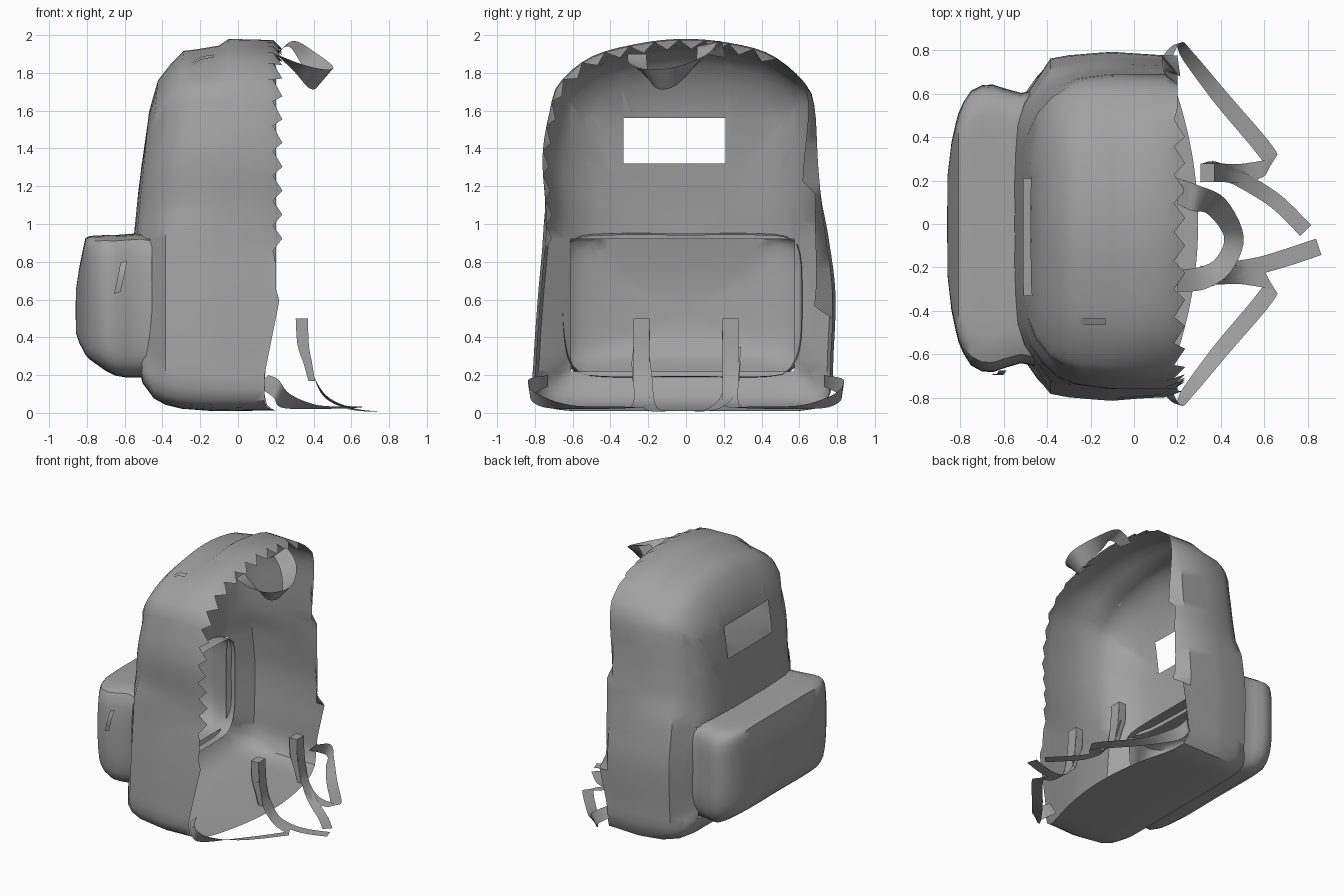
import bpy, bmesh, math
from mathutils import Vector

if "Cube" in bpy.data.objects:
    bpy.data.objects.remove(bpy.data.objects["Cube"])

fabric = bpy.data.materials.new("grey fabric")
fabric.diffuse_color = (0.36, 0.36, 0.36, 1)
fabric.use_nodes = True
fabric.node_tree.nodes["Principled BSDF"].inputs["Base Color"].default_value = fabric.diffuse_color


def finish(name, bm, angle=40):
    me = bpy.data.meshes.new(name)
    bm.to_mesh(me)
    bm.free()
    me.materials.append(fabric)
    ob = bpy.data.objects.new(name, me)
    bpy.context.collection.objects.link(ob)
    bpy.ops.object.select_all(action='DESELECT')
    ob.select_set(True)
    bpy.context.view_layer.objects.active = ob
    bpy.ops.object.shade_smooth_by_angle(angle=math.radians(angle))
    return ob


def spline(pts, steps, closed=False):
    """Catmull-Rom points through the control points."""
    pts = [Vector(p) for p in pts]
    n, out = len(pts), []
    for i in range(n if closed else n - 1):
        if closed:
            a, b, c, d = (pts[(i + k) % n] for k in (-1, 0, 1, 2))
        else:
            a, b, c, d = (pts[min(max(i + k, 0), n - 1)] for k in (-1, 0, 1, 2))
        for s in range(steps):
            t = s / steps
            out.append(0.5 * (2 * b + (c - a) * t + (2 * a - 5 * b + 4 * c - d) * t * t
                              + (3 * b - a - 3 * c + d) * t ** 3))
    if not closed:
        out.append(pts[-1])
    return out


def outline(pts, n):
    """Closed smooth outline in (y, z), evenly spaced."""
    dense = spline(pts, 16, True)
    dense.append(dense[0])
    length = [0]
    for a, b in zip(dense, dense[1:]):
        length.append(length[-1] + (b - a).length)
    out, j = [], 0
    for i in range(n):
        d = length[-1] * i / n
        while length[j + 1] < d:
            j += 1
        f = (d - length[j]) / max(length[j + 1] - length[j], 1e-9)
        out.append(dense[j].lerp(dense[j + 1], f))
    return out


def loft(rings):
    bm = bmesh.new()
    vs = [[bm.verts.new(p) for p in r] for r in rings]
    n = len(vs[0])
    for a, b in zip(vs, vs[1:]):
        for i in range(n):
            j = (i + 1) % n
            bm.faces.new((a[i], b[i], b[j], a[j]))
    bm.faces.new(vs[-1][::-1])
    return bm


def cut_window(bm, y0, y1, z0, z1, xmax):
    """Cut a rectangular opening through the front wall."""
    for co, no in (((0, y0, 0), (0, 1, 0)), ((0, y1, 0), (0, 1, 0)),
                   ((0, 0, z0), (0, 0, 1)), ((0, 0, z1), (0, 0, 1))):
        near = {f for f in bm.faces if f.calc_center_median().x < xmax}
        geom = list(near | {e for f in near for e in f.edges} | {v for f in near for v in f.verts})
        bmesh.ops.bisect_plane(bm, geom=geom, plane_co=co, plane_no=no, dist=1e-5)
    gone = []
    for f in bm.faces:
        c = f.calc_center_median()
        if y0 < c.y < y1 and z0 < c.z < z1 and c.x < xmax:
            gone.append(f)
    bmesh.ops.delete(bm, geom=gone, context='FACES')


def ribbon(name, pts, widths, steps=5):
    """Flat strap along a path with a width vector at each point."""
    bm = bmesh.new()
    rows = []
    for p, w in zip(spline(pts, steps), spline(widths, steps)):
        rows.append([bm.verts.new(p + w / 2), bm.verts.new(p - w / 2)])
    for a, b in zip(rows, rows[1:]):
        bm.faces.new((a[0], a[1], b[1], b[0]))
    return finish(name, bm)


def ramp(v, a, b):
    t = min(1, max(0, (v - a) / (b - a)))
    return t * t * (3 - 2 * t)


def rim(i, y, z):
    """Open back edge: (x, scale, inward fold) at an outline point."""
    if z > .85 and y < .5:                      # torn teeth
        return (.235, .955, 0) if i % 2 else (.185, 1, 0)
    if z < .05:                                 # bowed bottom edge
        return .295 - .27 * y * y, 1, 0
    x = .14 + .08 * max(0, z - .2) / .4 if z < .6 else .2
    fold = 0
    if y > 0:                                   # folded side seam
        if 1.22 < z < 1.7:
            fold = .09 - .07 * (z - 1.22) / .48
        elif .55 < z <= 1.22:
            fold = .10 - .08 * (z - .55) / .67
    return x, 1, fold


# main bag: open at the back, boxy below, waisted front corners above the pocket
bag = outline([(0, .012), (.4, .012), (.65, .02), (.75, .08), (.765, .3), (.775, .65),
               (.73, 1.0), (.70, 1.3), (.68, 1.62), (.62, 1.75), (.45, 1.89), (.25, 1.95),
               (0, 1.975), (-.25, 1.95), (-.5, 1.88), (-.67, 1.74), (-.72, 1.6), (-.76, 1.35),
               (-.74, 1.0), (-.77, .6), (-.79, .3), (-.79, .08), (-.67, .02), (-.4, .012)], 96)
# x, scale, width when low, width in the middle, drop of the top
stations = [(.2, 1, 1, 1, 0), (.13, 1, 1, 1, 0), (-.1, 1.005, 1.02, 1.0, 0), (-.16, 1, 1.015, .995, .03),
            (-.3, .985, 1.0, .97, .035), (-.385, .955, .98, .925, .01), (-.445, .91, .86, .85, .03),
            (-.505, .8, .75, .73, 0), (-.535, .65, .62, .6, 0), (-.545, .45, .45, .43, 0),
            (-.55, .25, .25, .25, 0), (-.55, .04, .04, .04, 0)]
rings = []
for k, (x, s, low, mid, drop) in enumerate(stations):
    ring = []
    weight = (0, .25, .5, .6, .75, 1)[min(k, 5)]
    for i, (y, z) in enumerate(bag):
        px, sc, fold = rim(i, y, z) if k == 0 else (x, s, 0)
        if k == 1 and z < .35:
            px = .09
        sz = sc if z > .9 else sc ** .8         # lower front edge is tighter
        sy = sc
        if k > 0:
            below = ramp(z, .06, .2) * (1 - ramp(z, .95, 1.15))
            middle = ramp(z, .95, 1.15) * (1 - ramp(z, 1.6, 1.78))
            sy += (low - sc) * below + (mid - sc) * middle
        pz = .9 + (z - .9) * sz - drop * ramp(z, 1.65, 1.9)
        ring.append((px + .1 * weight * max(0, pz - .95), y * sy - fold, max(pz, .01)))
    rings.append(ring)
bm = loft(rings)
cut_window(bm, -.33, .21, 1.32, 1.56, -.25)
cut_window(bm, -.61, .575, .22, .92, -.35)
finish("bag_body", bm)

# front pocket, open towards the bag, with a flat top and a sloping underside
pocket = outline([(0, 0), (.45, 0), (.58, .05), (.635, .22), (.645, .55), (.635, .86),
                  (.58, .975), (.4, 1), (0, 1), (-.42, 1), (-.62, .975), (-.67, .86),
                  (-.685, .55), (-.67, .22), (-.62, .05), (-.47, 0)], 64)
rings = []
for x, sy, top, low in [(-.455, .955, .94, .195), (-.52, .935, .95, .19), (-.59, .965, .945, .19),
                        (-.65, .995, .94, .2), (-.70, .99, .94, .225), (-.75, .95, .938, .26),
                        (-.785, .87, .935, .285), (-.808, .79, .925, .31), (-.82, .72, .87, .335),
                        (-.84, .58, .77, .37), (-.857, .36, .66, .42), (-.86, .04, .56, .53)]:
    rings.append([(x, y * sy, low + h * (top - low)) for y, h in pocket])
finish("front_pocket", loft(rings))

# carrying handle
ribbon("carry_handle",
       [(.2, .15, 1.89), (.28, .12, 1.955), (.38, .08, 1.87), (.46, -.06, 1.78),
        (.41, -.19, 1.77), (.31, -.25, 1.83), (.2, -.26, 1.9)],
       [(0, .12, -.02), (.02, .12, .03), (.08, .07, .06), (.09, 0, .1),
        (.07, -.06, .1), (.03, -.1, .04), (0, -.1, 0)])

# lower straps: from the bag corner along the ground, then up to the buckle
for name, m in (("left", 1), ("right", -1)):
    path = [(.13, .73, .17), (.2, .83, .13), (.25, .77, .065), (.4, .58, .03), (.61, .33, .03),
            (.62, .265, .03), (.5, .235, .06), (.41, .235, .17), (.38, .235, .33), (.37, .235, .5)]
    wide = [(.06, 0, .06), (.03, .01, .09), (.05, .03, .07), (.055, .05, .02), (.06, .05, .01),
            (.03, .08, 0), (0, .085, 0), (0, .085, 0), (0, .085, 0), (0, .085, 0)]
    ribbon(name + "_adjuster_strap", [(x, y * m, z) for x, y, z in path],
           [(x, y * m, z) for x, y, z in wide])
    # upright webbing end and buckle
    ribbon(name + "_buckle_webbing",
           [(.305, .235 * m, .5), (.31, .235 * m, .36), (.345, .245 * m, .27), (.37, .24 * m, .17)],
           [(0, .085, 0)] * 4)
    ribbon(name + "_buckle_top", [(.305, .235 * m, .5), (.37, .235 * m, .5)], [(0, .085, 0)] * 2)
    for side in (-.042, .042):
        ribbon(name + "_buckle_side", [(.338, .235 * m + side, .5), (.345, .235 * m + side, .36),
                                       (.37, .235 * m + side, .26), (.39, .235 * m + side, .17)],
               [(.065, 0, 0), (.06, 0, 0), (.045, 0, 0), (.035, 0, 0)])

# loose strap tails lying on the ground
ribbon("left_strap_tail", [(.36, .25, .35), (.4, .24, .2), (.46, .22, .09), (.57, .16, .03),
                           (.67, .09, .01), (.79, -.03, .008)],
       [(0, .08, 0), (0, .08, 0), (.02, .07, 0), (.04, .06, 0), (.045, .055, 0), (.05, .05, 0)])
ribbon("right_strap_tail", [(.36, -.24, .35), (.4, -.22, .2), (.47, -.21, .08), (.58, -.19, .03),
                            (.7, -.155, .01), (.85, -.105, .008)],
       [(0, .08, 0), (0, .08, 0), (-.01, .08, 0), (-.02, .075, 0), (-.025, .075, 0), (-.025, .075, 0)])

# zipper pulls
ribbon("pocket_zipper_pull", [(-.605, -.675, .8), (-.62, -.695, .72), (-.64, -.69, .635)],
       [(.035, 0, .01)] * 3)
ribbon("top_zipper_pull", [(-.255, -.45, 1.84), (-.2, -.45, 1.875), (-.13, -.45, 1.89)],
       [(0, .03, .015)] * 3)
